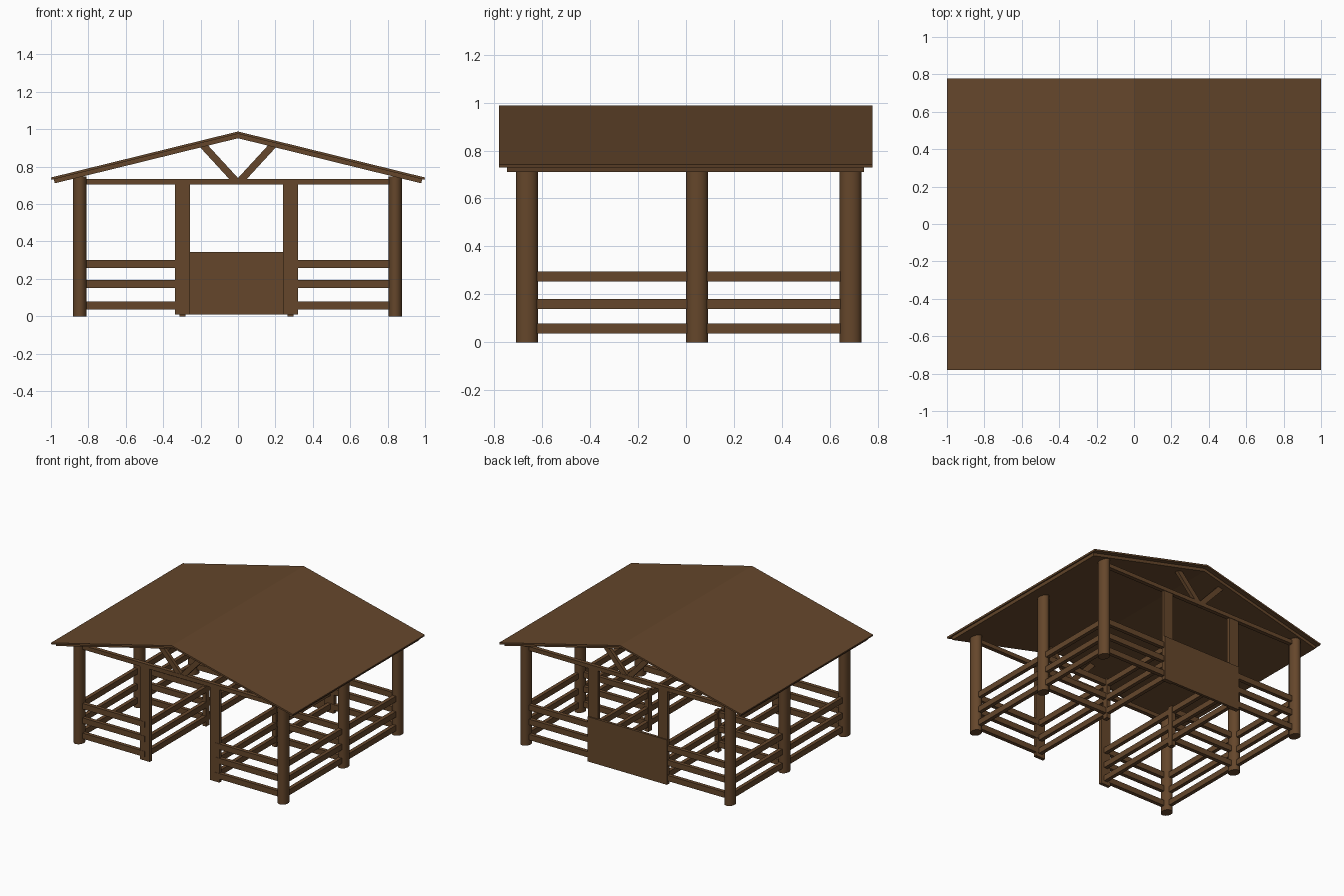
import bpy, math

if "Cube" in bpy.data.objects:
    bpy.data.objects.remove(bpy.data.objects["Cube"])

wood = bpy.data.materials.new("brown_wood")
wood.diffuse_color = (0.13, 0.062, 0.024, 1)
wood.use_nodes = True
wood.node_tree.nodes["Principled BSDF"].inputs["Base Color"].default_value = wood.diffuse_color

XL, XR = -0.846, 0.841            # post columns
YF, YM, YB = -0.663, 0.046, 0.686  # post rows
AL, AR = -0.297, 0.28             # aisle sides


def finish(ob, name):
    ob.name = name
    ob.data.materials.append(wood)
    return ob


def box(name, x0, x1, y0, y1, z0, z1, tilt=0):
    bpy.ops.mesh.primitive_cube_add(
        size=1, location=((x0 + x1) / 2, (y0 + y1) / 2, (z0 + z1) / 2),
        rotation=(0, tilt, 0))
    ob = bpy.context.object
    ob.scale = (x1 - x0, y1 - y0, z1 - z0)
    return finish(ob, name)


def roof_slab(name, half, apex, slope, thick, y0, y1):
    """Gabled slab extruded along y."""
    eave = apex - slope * half
    inset = thick * slope
    prof = [(-half, eave), (0, apex), (half, eave),
            (half - inset, eave - thick + slope * inset), (0, apex - thick),
            (-half + inset, eave - thick + slope * inset)]
    n = len(prof)
    verts = [(x, y, z) for y in (y0, y1) for x, z in prof]
    faces = [(0, 5, 4, 1), (1, 4, 3, 2)]
    faces = [f[::-1] for f in faces] + [tuple(i + n for i in f) for f in faces]
    faces += [(i, i + n, (i + 1) % n + n, (i + 1) % n) for i in range(n)]
    me = bpy.data.meshes.new(name)
    me.from_pydata(verts, [], faces)
    ob = bpy.data.objects.new(name, me)
    bpy.context.collection.objects.link(ob)
    finish(ob, name)
    bpy.context.view_layer.objects.active = ob
    ob.select_set(True)
    bpy.ops.object.mode_set(mode='EDIT')
    bpy.ops.mesh.select_all(action='SELECT')
    bpy.ops.mesh.normals_make_consistent(inside=False)
    bpy.ops.object.mode_set(mode='OBJECT')


# roof: thin covering over a slightly smaller deck
roof_slab("roof_cover", 1.0, 0.988, 0.246, 0.013, -0.78, 0.777)
roof_slab("roof_deck", 0.985, 0.975, 0.246, 0.023, -0.747, 0.743)

# round posts
for x in (XL, XR):
    for y in (YF, YM, YB):
        bpy.ops.mesh.primitive_cylinder_add(vertices=32, radius=1, depth=0.748,
                                            location=(x, y, 0.374))
        ob = bpy.context.object
        ob.scale = (0.037, 0.045, 1)
        bpy.ops.object.shade_smooth_by_angle()
        finish(ob, "round_post")

# gable ends: tie beam, upright planks, V braces
for y, end in ((YF, "front"), (YB, "back")):
    box(end + "_tie_beam", XL, XR, y - 0.015, y + 0.015, 0.705, 0.735)
    for x in (AL, AR):
        box(end + "_plank", x - 0.04, x + 0.04, y - 0.012, y + 0.012, 0.01, 0.71)
    for s in (-1, 1):
        cx, cz, L = s * 0.1 + 0.0, 0.82, 0.28
        box(end + "_brace", cx - 0.019, cx + 0.019, y - 0.013, y + 0.013,
            cz - L / 2, cz + L / 2, s * math.atan2(0.17, 0.185))

# back panel between the upright planks
box("back_panel", AL - 0.04, AR + 0.04, YB, YB + 0.02, 0.01, 0.345)

# short inner posts
for x in (AL, AR):
    box("inner_post", x - 0.016, x + 0.016, YM - 0.02, YM + 0.02, 0, 0.31)

# rails across the width: front, middle partition, back
t = 0.014
for y in (YF, YM, YB):
    for z in (0.058, 0.172, 0.279):
        for a, b in ((XL, AL), (AR, XR)):
            box("cross_rail", a, b, y - t, y + t, z - 0.021, z + 0.021)

# rails along the length: outer sides and aisle sides
for x in (XL, AL, AR, XR):
    for z in (0.057, 0.16, 0.275):
        for a, b in ((YF, YM), (YM, YB)):
            box("side_rail", x - t, x + t, a, b, z - 0.021, z + 0.021)
